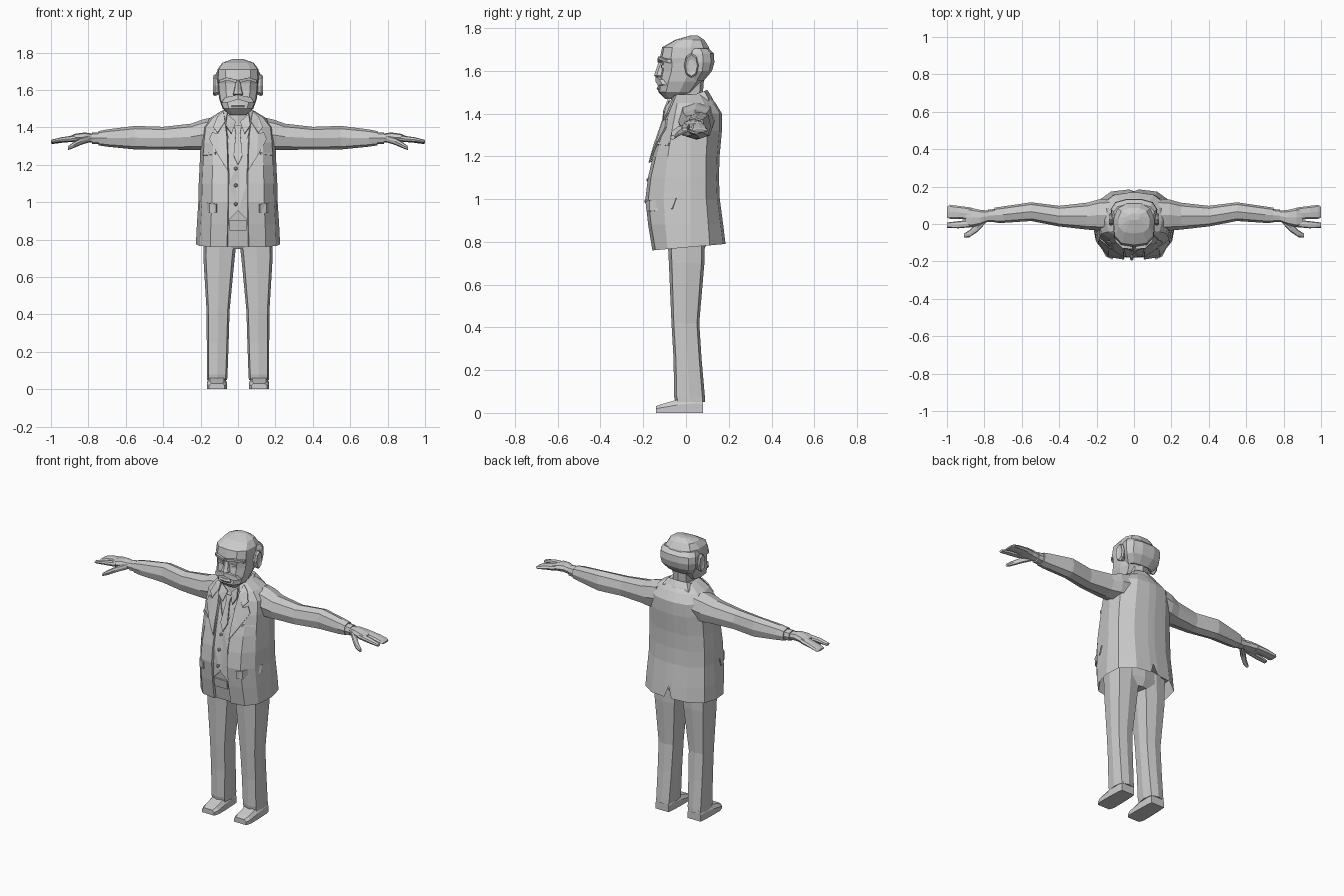
import bpy, bmesh, math
from mathutils import Vector

grey = bpy.data.materials.new("plain_grey")
grey.diffuse_color = (0.6, 0.6, 0.6, 1)


def finish(name, bm, mirror=False, thick=0):
    bmesh.ops.recalc_face_normals(bm, faces=bm.faces)
    me = bpy.data.meshes.new(name)
    bm.to_mesh(me)
    bm.free()
    ob = bpy.data.objects.new(name, me)
    bpy.context.collection.objects.link(ob)
    me.materials.append(grey)
    if thick:
        s = ob.modifiers.new("thickness", "SOLIDIFY")
        s.thickness, s.offset = thick, 0
    if mirror:
        m = ob.modifiers.new("mirror", "MIRROR")
        m.use_mirror_merge = False
    return ob


def loft(name, rings, mirror=False):
    bm = bmesh.new()
    vs = [[bm.verts.new(p) for p in r] for r in rings]
    n = len(rings[0])
    for a, b in zip(vs, vs[1:]):
        for i in range(n):
            j = (i + 1) % n
            bm.faces.new((a[i], a[j], b[j], b[i]))
    bm.faces.new(vs[0])
    bm.faces.new(vs[-1])
    return finish(name, bm, mirror)


def both(half):
    # close a half outline that starts and ends on x = 0
    return half + [(-x, y, z) for x, y, z in reversed(half[1:-1])]


def oval(du, dv, diag=0.8):
    # eight sided section, flatter than a circle
    return [(du * u, dv * v) for u, v in
            ((1, 0), (diag, diag), (0, 1), (-diag, diag), (-1, 0), (-diag, -diag), (0, -1), (diag, -diag))]


def tube_x(name, secs, diag=0.76):
    return loft(name, [[(x, cy + u, cz + v) for u, v in oval(ry, rz, diag)]
                       for x, cy, cz, ry, rz in secs], True)


def tube_z(name, secs, mirror=False, diag=0.78):
    # sections: z, x min, x max, y min, y max
    return loft(name, [[((a + b) / 2 + u, (c + d) / 2 + v, z) for u, v in oval((b - a) / 2, (d - c) / 2, diag)]
                       for z, a, b, c, d in secs], mirror)


# jacket body: z, front y, half width, back y, half opening
LEVELS = [(0.77, -0.157, 0.225, 0.185, 0.055), (0.88, -0.177, 0.22, 0.174, 0.052),
          (1.0, -0.19, 0.212, 0.158, 0.05), (1.1, -0.178, 0.21, 0.154, 0.05),
          (1.2, -0.155, 0.205, 0.157, 0.05), (1.32, -0.12, 0.2, 0.168, 0.055),
          (1.4, -0.092, 0.19, 0.168, 0.06), (1.45, -0.075, 0.15, 0.138, 0.06),
          (1.49, -0.06, 0.085, 0.105, 0.05)]


def half_section(z, f, w, b, o):
    return [(0, f + 0.014, z), (o, f + 0.014, z), (o + 0.004, f, z), (max(0.66 * w, o + 0.01), f + 0.014, z),
            (0.91 * w, f * 0.55, z), (w, 0.02, z), (0.93 * w, b * 0.6, z), (0.55 * w, b - 0.012, z),
            (0.025, b, z), (0, b, z)]


jacket = [half_section(*l) for l in LEVELS]
# hem slopes up to the back, with a centre vent
jacket[0] = [(x, y, 0.76 + 0.03 * (y + 0.157) / 0.34) for x, y, z in jacket[0]]
jacket[0][-1] = (0, 0.175, 0.86)
inner = [(x * 0.93, y * 0.93, 0.87) for x, y, z in jacket[0]]
loft("jacket", [both(r) for r in [inner] + jacket])


def surf(x, z):
    # front y of the jacket at a point
    z = min(max(z, 0.77), 1.489)
    for a, b in zip(LEVELS, LEVELS[1:]):
        if z <= b[0]:
            t = (z - a[0]) / (b[0] - a[0])
            h = half_section(*[p + (q - p) * t for p, q in zip(a, b)])
            break
    for p, q in zip(h[:6], h[1:6]):
        if x <= q[0]:
            return p[1] + (q[1] - p[1]) * (x - p[0]) / max(q[0] - p[0], 1e-6)
    return 0.02


def plate(name, pts, lift=0.008, thick=0.008):
    bm = bmesh.new()
    f = bm.faces.new([bm.verts.new((x, surf(x, z) - lift, z)) for x, z in pts])
    bmesh.ops.triangulate(bm, faces=[f])
    return finish(name, bm, True, thick)


# jacket details
plate("lapel", [(0.055, 1.17), (0.1, 1.24), (0.152, 1.335), (0.137, 1.375), (0.108, 1.365),
                (0.07, 1.43), (0.06, 1.36), (0.056, 1.26)], 0.01)
plate("collar_front", [(0.108, 1.37), (0.132, 1.4), (0.11, 1.455), (0.078, 1.485), (0.068, 1.43)], 0.012)
plate("pocket_flap", [(0.115, 0.945), (0.15, 0.943), (0.203, 0.955), (0.203, 1.005), (0.15, 0.995), (0.115, 0.99)], 0.007)
plate("chest_pocket", [(0.12, 1.255), (0.185, 1.25), (0.185, 1.262), (0.12, 1.268)], 0.006)

# waistcoat, shirt collar, tie
plate("waistcoat", [(0, 0.955), (0.05, 0.905), (0.048, 1.1), (0.05, 1.2), (0.054, 1.3), (0.058, 1.37), (0, 1.21)], 0.005)
plate("tie", [(0, 1.2), (0.024, 1.25), (0.012, 1.37), (0.02, 1.41), (0, 1.41)], 0.013)
plate("shirt_collar_point", [(0.012, 1.43), (0.035, 1.365), (0.066, 1.41), (0.058, 1.47)], 0.016)
plate("belt_buckle", [(0, 0.85), (0.046, 0.85), (0.046, 0.905), (0, 0.905)], 0.01)
for i, z in enumerate((0.99, 1.09, 1.18)):
    bm = bmesh.new()
    bmesh.ops.create_icosphere(bm, subdivisions=1, radius=0.011)
    bmesh.ops.translate(bm, verts=bm.verts, vec=(-0.012, surf(0, z) - 0.01, z))
    finish("button_%d" % (i + 1), bm)

# jacket collar around the back of the neck
loft("jacket_collar", [[(x * s, 0.03 + y * s, zb + dz * y) for x, y in oval(0.1, 0.085)]
                       for s, zb, dz in ((1.25, 1.42, 0.2), (1.08, 1.455, 0.25), (0.82, 1.485, 0.3), (0.74, 1.465, 0.2))])
tube_z("shirt_collar", [(1.40, -0.075, 0.075, -0.075, 0.09), (1.465, -0.07, 0.07, -0.07, 0.085),
                        (1.495, -0.062, 0.062, -0.06, 0.08)])
tube_z("neck", [(1.45, -0.058, 0.058, -0.058, 0.075), (1.57, -0.062, 0.062, -0.06, 0.085)])

# sleeves, cuffs and hands
tube_x("sleeve", [(0.13, 0.05, 1.37, 0.085, 0.085), (0.19, 0.048, 1.36, 0.083, 0.082),
                  (0.25, 0.042, 1.35, 0.072, 0.07), (0.4, 0.042, 1.342, 0.055, 0.061),
                  (0.55, 0.066, 1.345, 0.05, 0.063), (0.7, 0.05, 1.343, 0.044, 0.046),
                  (0.745, 0.047, 1.342, 0.04, 0.038)])
tube_x("shirt_cuff", [(0.73, 0.046, 1.342, 0.034, 0.032), (0.78, 0.044, 1.342, 0.034, 0.031)])
tube_x("palm", [(0.77, 0.044, 1.342, 0.027, 0.024), (0.82, 0.035, 1.348, 0.04, 0.025),
                (0.87, 0.034, 1.345, 0.052, 0.021), (0.9, 0.038, 1.338, 0.05, 0.015)])
tube_x("fingers", [(0.87, 0.055, 1.342, 0.033, 0.018), (0.94, 0.062, 1.332, 0.035, 0.014),
                   (0.985, 0.065, 1.322, 0.038, 0.01), (1.0, 0.063, 1.318, 0.028, 0.005)])
tube_x("index_finger", [(0.86, 0.004, 1.342, 0.02, 0.016), (0.94, -0.004, 1.335, 0.019, 0.013),
                        (1.0, -0.006, 1.325, 0.014, 0.008)])
tube_x("thumb", [(0.79, 0.025, 1.34, 0.018, 0.018), (0.84, -0.02, 1.325, 0.024, 0.019),
                 (0.88, -0.052, 1.305, 0.019, 0.016), (0.91, -0.062, 1.288, 0.01, 0.01)])

# trousers and shoes
tube_z("hips", [(0.75, -0.13, 0.13, -0.07, 0.08), (0.8, -0.18, 0.18, -0.1, 0.1), (0.92, -0.18, 0.18, -0.1, 0.1)])
tube_z("trouser_leg", [(0.86, 0.0, 0.186, -0.088, 0.09), (0.7, 0.018, 0.185, -0.08, 0.086),
                       (0.42, 0.045, 0.168, -0.068, 0.062), (0.25, 0.05, 0.167, -0.058, 0.073),
                       (0.08, 0.056, 0.166, -0.056, 0.088), (0.05, 0.058, 0.166, -0.05, 0.09)], True, 0.83)
loft("shoe", [[(0.113 + h * a, y, t * b) for a, b in ((-1, 0), (1, 0), (1, 0.6), (0.7, 1), (-0.7, 1), (-1, 0.6))]
              for y, h, t in ((-0.14, 0.042, 0.032), (-0.11, 0.053, 0.042), (-0.04, 0.053, 0.062),
                              (0.04, 0.05, 0.075), (0.08, 0.046, 0.065))], True)


# head: z, front y, back y, half width
def head_section(z, f, b, w):
    d = b - f
    return both([(0, f, z), (0.6 * w, f + 0.04 * d, z), (0.94 * w, f + 0.22 * d, z), (w, f + 0.6 * d, z),
                 (0.8 * w, f + 0.88 * d, z), (0.35 * w, b, z), (0, b, z)])


loft("head", [head_section(*l) for l in (
    (1.467, -0.095, -0.04, 0.045), (1.5, -0.13, 0.035, 0.082), (1.55, -0.126, 0.075, 0.1),
    (1.6, -0.115, 0.1, 0.107), (1.635, -0.115, 0.112, 0.11), (1.66, -0.122, 0.115, 0.113),
    (1.71, -0.112, 0.108, 0.11), (1.745, -0.05, 0.085, 0.085), (1.765, 0.02, 0.055, 0.03))])
loft("hair_band", [head_section(*l) for l in (
    (1.555, 0.0, 0.085, 0.085), (1.6, 0.01, 0.122, 0.118), (1.64, 0.0, 0.133, 0.125),
    (1.68, 0.0, 0.13, 0.122), (1.705, 0.01, 0.105, 0.108))])


def wedge(name, pts, back, y_back):
    # solid facial part: front outline plus an enlarged back outline
    c = sum((Vector(p) for p in pts), Vector()) / len(pts)
    rear = [(c.x + (x - c.x) * back, y_back, c.z + (z - c.z) * back) for x, y, z in pts]
    return loft(name, [pts, rear], True)


# facial features
wedge("eyebrow", [(0.008, -0.132, 1.638), (0.06, -0.128, 1.652), (0.1, -0.09, 1.638),
                  (0.1, -0.09, 1.652), (0.06, -0.13, 1.667), (0.008, -0.134, 1.655)], 1.05, -0.07)
wedge("moustache", [(0.0, -0.143, 1.55), (0.06, -0.132, 1.532), (0.085, -0.11, 1.535),
                    (0.07, -0.125, 1.56), (0.0, -0.143, 1.575)], 1.05, -0.07)
wedge("eye", [(0.028, -0.118, 1.613), (0.065, -0.114, 1.613), (0.065, -0.114, 1.627), (0.028, -0.118, 1.627)], 1.2, -0.09)
loft("nose", [both([(0, f, z), (w, f + 0.012, z), (w * 1.3, -0.09, z), (0, -0.09, z)])
              for z, f, w in ((1.565, -0.13, 0.018), (1.578, -0.149, 0.024), (1.6, -0.142, 0.018), (1.65, -0.125, 0.011))])
loft("lower_lip", [both([(0, f, z), (0.035, f + 0.008, z), (0.04, -0.09, z), (0, -0.09, z)])
                   for z, f in ((1.508, -0.131), (1.518, -0.138), (1.528, -0.132))])
loft("ear", [[(x, 0.025 + sy * a, 1.625 + sz * b) for a, b in oval(1, 1, 0.72)]
             for x, sy, sz in ((0.095, 0.022, 0.045), (0.124, 0.034, 0.058), (0.134, 0.028, 0.05), (0.128, 0.015, 0.03))], True)
